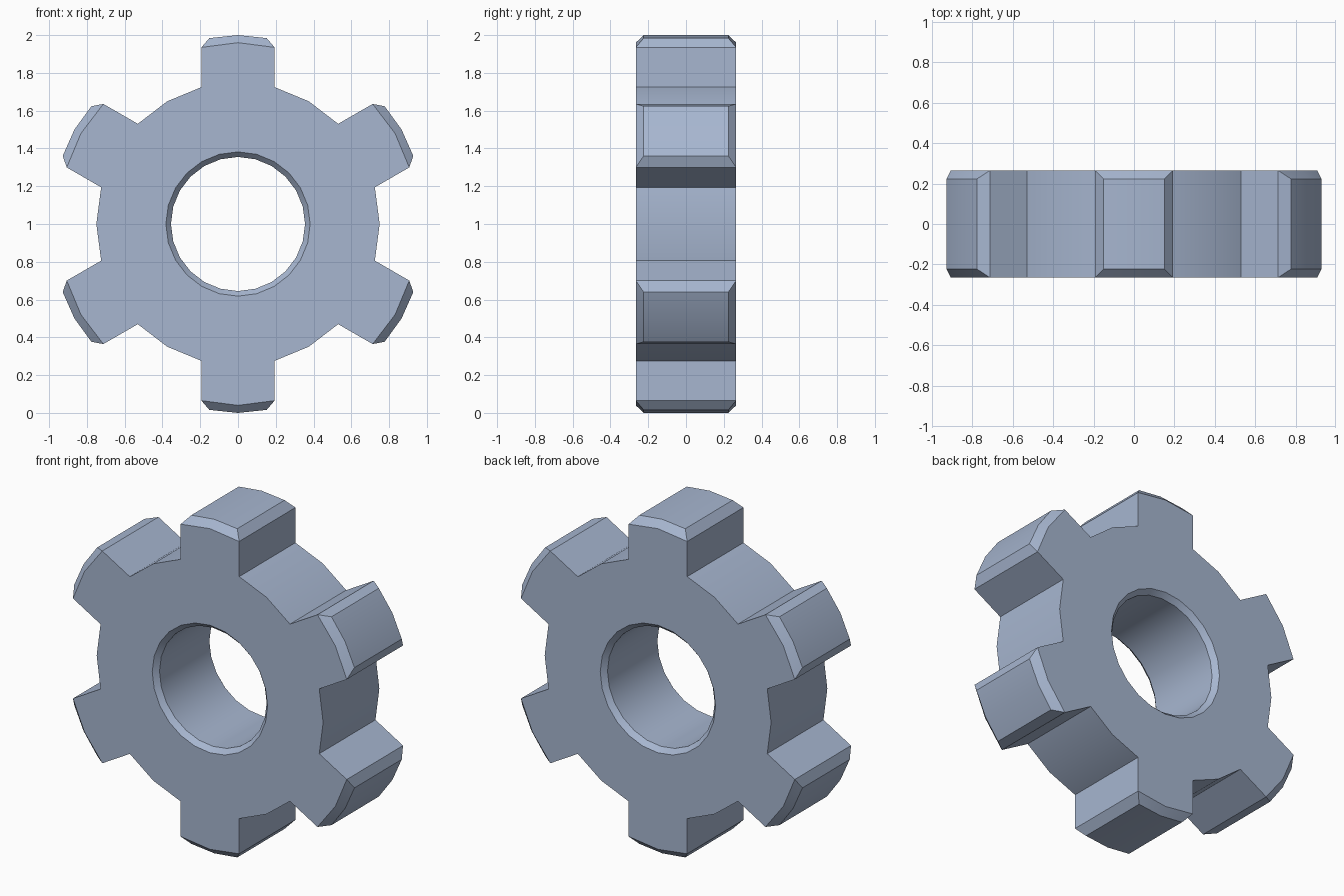
import bpy, bmesh
from math import sin, cos, radians

if "Cube" in bpy.data.objects:
    bpy.data.objects.remove(bpy.data.objects["Cube"])

HALF = 0.266                    # half thickness
TIP_HALF = 0.224                # half thickness of the bevelled tooth tips
ROOT_R, HOLE_R, RIM_R = 0.75, 0.355, 0.382
RIM_DEPTH = 0.03
N, TEETH = 24, 6

bm = bmesh.new()


def vert(u, r, y, turn):
    """Point u across / r out from the hub, turned clockwise from the top."""
    a = radians(turn)
    return bm.verts.new((u * cos(a) + r * sin(a), y, 1 + r * cos(a) - u * sin(a)))


def ring(radius, y):
    return [vert(0, radius, y, 360 / N * i) for i in range(N)]


def bridge(a, b, i):
    j = (i + 1) % N
    bm.faces.new((a[i], a[j], b[j], b[i]))


# Hub: flat sides, bevelled bore
rings = [ring(ROOT_R, -HALF), ring(RIM_R, -HALF), ring(HOLE_R, RIM_DEPTH - HALF),
         ring(HOLE_R, HALF - RIM_DEPTH), ring(RIM_R, HALF), ring(ROOT_R, HALF)]
for a, b in zip(rings, rings[1:]):
    for i in range(N):
        bridge(a, b, i)
front, back = rings[0], rings[-1]

# Valleys between the teeth
for i in range(N):
    if i % 4 in (1, 2):
        bridge(front, back, i)

# Teeth with bevelled, slightly crowned tips
for t in range(TEETH):
    turn, c = 360 / TEETH * t, 4 * t
    idx = (c - 1, c, (c + 1) % N)
    outer, inner = [], []
    for s, root in ((-1, front), (1, back)):
        o = [vert(u, r, s * HALF, turn) for u, r in ((-0.194, 0.935), (0, 0.96), (0.194, 0.935))]
        n = [vert(u, r, s * TIP_HALF, turn) for u, r in ((-0.152, 0.984), (0, 1.0), (0.152, 0.984))]
        bm.faces.new([root[i] for i in idx] + o[::-1])
        for k in (0, 1):
            bm.faces.new((o[k], o[k + 1], n[k + 1], n[k]))
        outer.append(o)
        inner.append(n)
    for k in (0, 1):
        bm.faces.new((inner[0][k], inner[0][k + 1], inner[1][k + 1], inner[1][k]))
    for k in (0, 2):
        bm.faces.new((front[idx[k]], back[idx[k]], outer[1][k], outer[0][k]))
        bm.faces.new((outer[0][k], outer[1][k], inner[1][k], inner[0][k]))

bmesh.ops.recalc_face_normals(bm, faces=bm.faces)
mesh = bpy.data.meshes.new("gear")
bm.to_mesh(mesh)
bm.free()
gear = bpy.data.objects.new("gear", mesh)
bpy.context.collection.objects.link(gear)
bpy.context.view_layer.objects.active = gear
gear.select_set(True)
bpy.ops.object.shade_smooth_by_angle(angle=radians(30))

# Blue-grey steel
steel = bpy.data.materials.new("steel")
steel.diffuse_color = (0.385, 0.468, 0.63, 1)
steel.use_nodes = True
steel.node_tree.nodes["Principled BSDF"].inputs["Base Color"].default_value = steel.diffuse_color
mesh.materials.append(steel)
